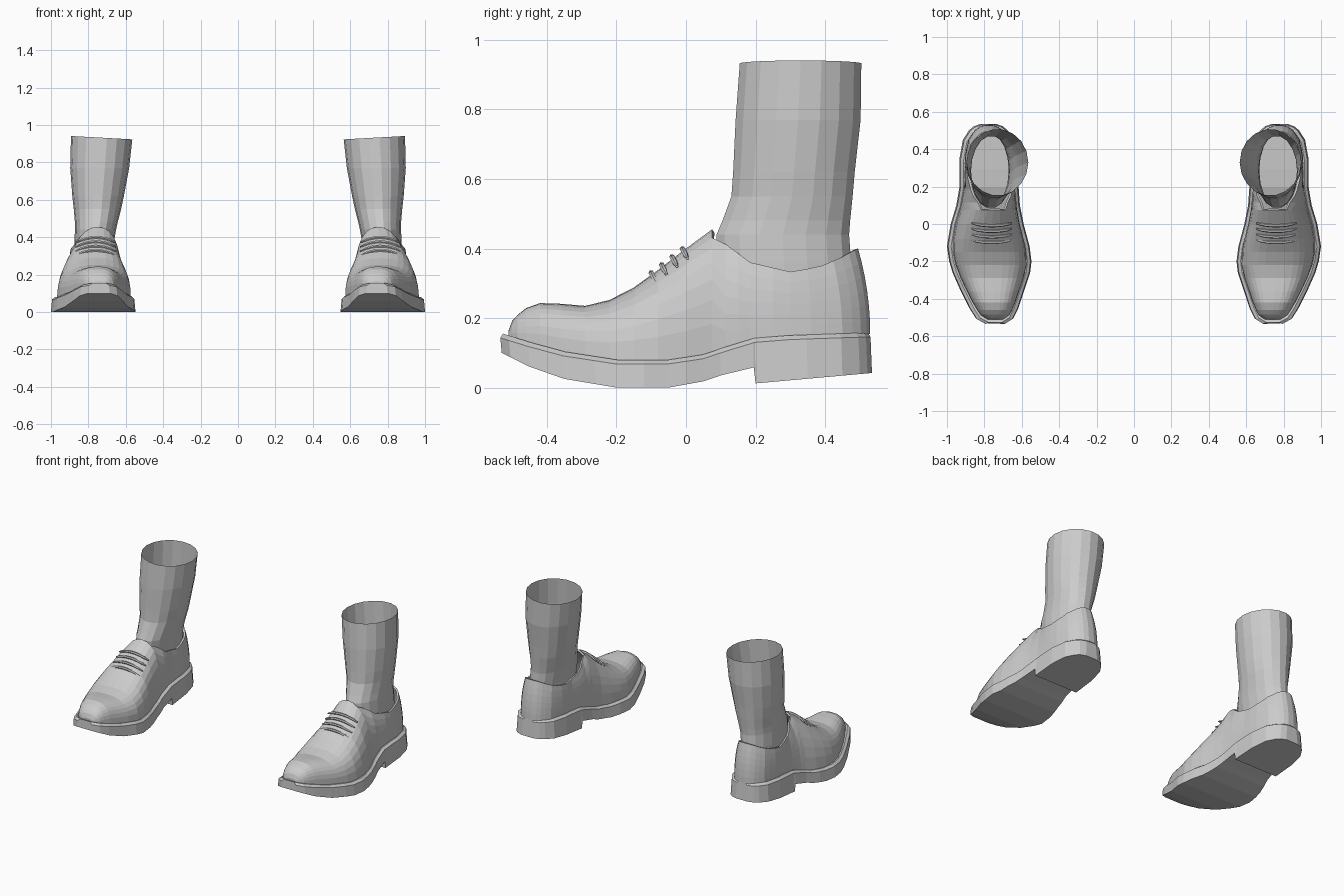
import bpy, bmesh, math

if "Cube" in bpy.data.objects:
    bpy.data.objects.remove(bpy.data.objects["Cube"])


def interp(table, y, col=1):
    if y <= table[0][0]:
        return table[0][col]
    for a, b in zip(table, table[1:]):
        if y <= b[0]:
            f = (y - a[0]) / (b[0] - a[0])
            return a[col] + (b[col] - a[col]) * f
    return table[-1][col]


def finish(name, bm):
    """Turn a bmesh into an object mirrored to the other foot."""
    bmesh.ops.recalc_face_normals(bm, faces=bm.faces)
    me = bpy.data.meshes.new(name)
    bm.to_mesh(me)
    bm.free()
    ob = bpy.data.objects.new(name, me)
    bpy.context.collection.objects.link(ob)
    mod = ob.modifiers.new("other_foot", 'MIRROR')
    mod.use_mirror_merge = False
    return ob


def loft(name, rings, caps=True):
    bm = bmesh.new()
    vs = [[bm.verts.new(p) for p in r] for r in rings]
    n = len(vs[0])
    for a, b in zip(vs, vs[1:]):
        for i in range(n):
            j = (i + 1) % n
            bm.faces.new((a[i], a[j], b[j], b[i]))
    if caps:
        bm.faces.new(vs[0])
        bm.faces.new(vs[-1])
    return finish(name, bm)


# Sole plan: y, inner x, outer x
OUTLINE = [(-.53, .685, .80), (-.505, .645, .845), (-.45, .618, .88), (-.35, .585, .93),
           (-.26, .555, .97), (-.2, .548, .988), (-.12, .558, 1.0), (0, .59, .98), (.1, .61, .95),
           (.2, .617, .933), (.35, .622, .933), (.45, .642, .915), (.5, .675, .883),
           (.522, .70, .858), (.535, .735, .82)]
WELT = [(-.53, .155), (-.45, .13), (-.35, .103), (-.2, .08), (-.05, .08), (.05, .095),
        (.12, .118), (.2, .142), (.3, .15), (.535, .158)]
TREAD = [(-.53, .10), (-.45, .06), (-.35, .025), (-.2, 0), (-.05, 0), (.05, .018),
         (.1, .035), (.195, .058), (.2, .012), (.535, .042)]

# Sole with welt and heel block
ys = sorted({r[0] for r in OUTLINE + WELT + TREAD} | {-.3, -.48})
rings = []
for y in ys:
    a, b = interp(OUTLINE, y), interp(OUTLINE, y, 2)
    lo, hi = interp(TREAD, y), interp(WELT, y)
    k = .006
    yt = y * 1.008 if y < 0 else y * .992
    rings.append([(a, y, lo), (b, y, lo), (b - k, yt, hi - .012), (b - .022, yt * .985, hi),
                  (a + .022, yt * .985, hi), (a + k, yt, hi - .012)])
loft("sole", rings)

# Upper: arches from toe to tongue, then two side walls round the collar
RIDGE = [(-.51, .165), (-.5, .192), (-.47, .225), (-.42, .243), (-.36, .241), (-.29, .235),
         (-.22, .252), (-.15, .288), (-.1, .323), (0, .40), (.075, .455)]
COLLAR = [(.115, .412), (.185, .36), (.3, .333), (.4, .347), (.48, .375), (.53, .40)]
INSET = [(.115, .44), (.15, .27), (.185, .18), (.3, .08), (.53, .13)]
FULL = [(-.5, 2.5), (-.3, 2.75), (-.15, 2.6), (0, 2.35), (.08, 2.25)]
N, K = 17, 6


def base(y):
    ye = y * 1.03 if y < 0 else y * 1.008
    a, b = interp(OUTLINE, ye) + .023, interp(OUTLINE, ye, 2) - .027
    return (a + b) / 2, (b - a) / 2, interp(WELT, y) - .004


def arch_point(y, ang):
    cx, hw, zb = base(y)
    h = interp(RIDGE, y) - zb
    e = 2 / interp(FULL, y)
    c, s = math.cos(ang), max(0, math.sin(ang))
    shift = interp([(-.3, 0), (.08, -.03)], y) * s
    return (cx + shift + hw * math.copysign(abs(c) ** e, c), y, zb + h * s ** e)


bm = bmesh.new()
front = [-.51, -.5, -.485, -.46, -.42, -.36, -.29, -.22, -.15, -.08, 0, .075]
rear = [.115, .15, .185, .25, .3, .36, .41, .45, .48, .503, .52, .53]
cols = []
for y in front:
    cols.append([bm.verts.new(arch_point(y, math.pi * i / (N - 1))) for i in range(N)])
for y in rear:
    cx, hw, zb = base(y)
    col = [None] * N
    lean = interp([(.3, 0), (.5, .035)], y)
    shift = interp([(.1, -.025), (.25, 0)], y)
    for i in range(K + 1):
        t = i / K
        x = hw * (1 - interp(INSET, y) * t ** 3)
        z = zb + (interp(COLLAR, y) - zb) * t
        for side, j in ((1, i), (-1, N - 1 - i)):
            col[j] = bm.verts.new((cx + shift * t + side * x, y - lean * t * t, z))
    cols.append(col)
for a, b in zip(cols, cols[1:]):
    for i in range(N - 1):
        quad = (a[i], a[i + 1], b[i + 1], b[i])
        if None not in quad:
            bm.faces.new(quad)
bm.faces.new(cols[0])
last = cols[-1]
for i in range(K):
    bm.faces.new((last[i], last[i + 1], last[N - 2 - i], last[N - 1 - i]))
upper = finish("shoe_upper", bm)
sol = upper.modifiers.new("leather", 'SOLIDIFY')
sol.thickness = .012
sol.offset = -1

# Laces: four thin bars bent over the instep
for n, y in enumerate((-.1, -.07, -.04, -.01)):
    cx, _, z0 = arch_point(y, math.pi / 2)
    rings = []
    for i in range(9):
        u = i / 4 - 1
        drop = .028 * u * u
        y1, z1 = y + .5 * drop, z0 + .007 - drop
        r = .008 if abs(u) < 1 else .004
        rings.append([(cx + .108 * u, y1 + r * math.cos(q * math.pi / 3),
                       z1 + r * math.sin(q * math.pi / 3)) for q in range(6)])
    loft(f"lace_{n + 1}", rings)

# Sock: open tube, rows are z, x range, y range
SOCK = [(.24, .67, .875, .09, .485), (.36, .665, .875, .085, .478), (.44, .652, .872, .085, .472),
        (.48, .643, .872, .102, .475), (.55, .625, .878, .128, .482), (.62, .61, .886, .133, .488),
        (.77, .582, .897, .14, .505), (.932, .565, .893, .152, .507)]
rings = []
for z, xa, xb, ya, yb in SOCK:
    ring = []
    for i in range(18):
        q = 2 * math.pi * i / 18
        tilt = .009 * math.cos(q) if z > .9 else 0
        ring.append(((xa + xb) / 2 + (xb - xa) / 2 * math.cos(q),
                     (ya + yb) / 2 + (yb - ya) / 2 * math.sin(q), z + tilt))
    rings.append(ring)
loft("sock", rings, caps=False)
